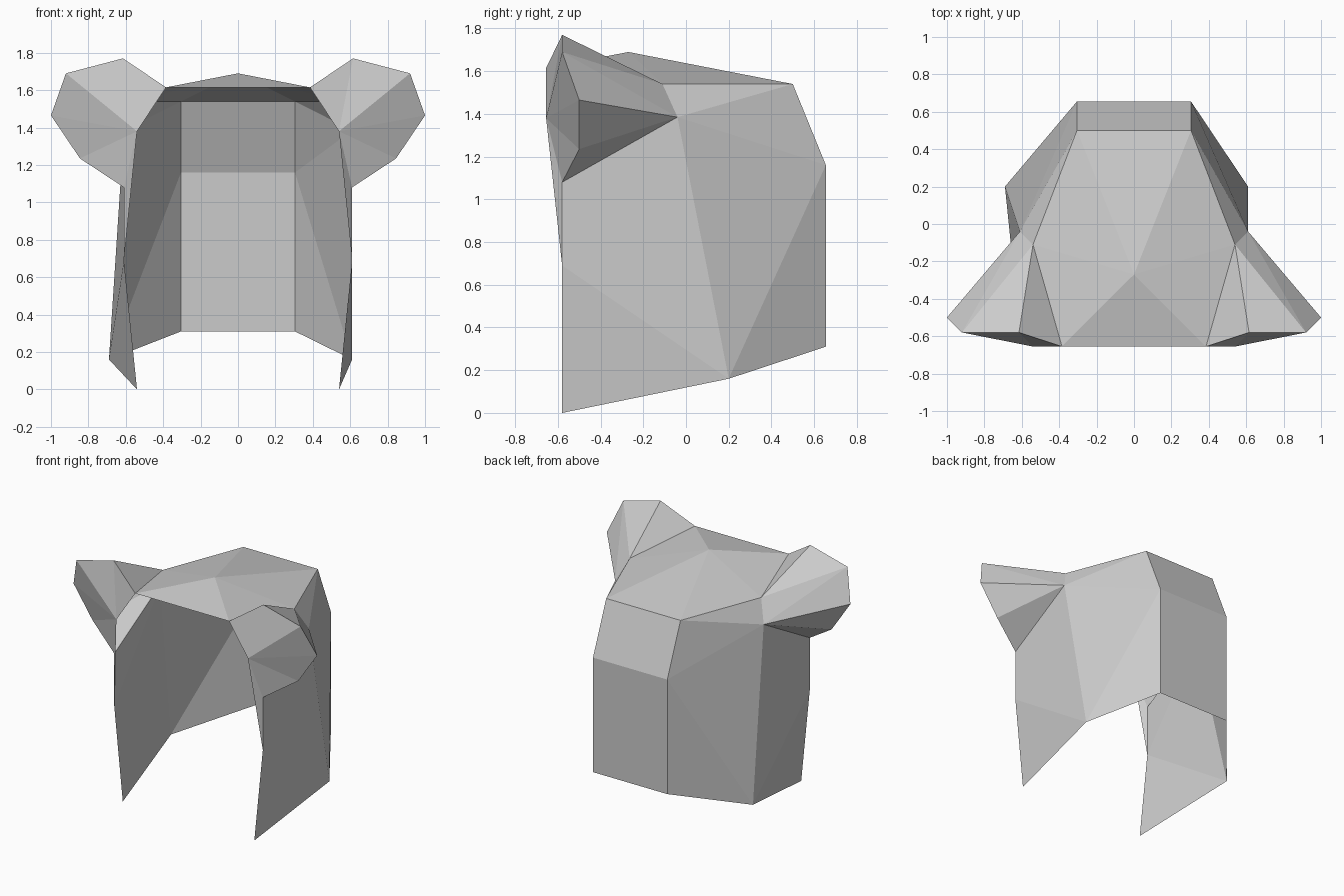
import bpy
import bmesh
from mathutils import Vector

cube = bpy.data.objects.get("Cube")
if cube:
    bpy.data.objects.remove(cube, do_unlink=True)

# Single plain grey material
grey = bpy.data.materials.new("plain grey")
grey.use_nodes = True
colour = (0.6, 0.6, 0.6, 1)
grey.diffuse_color = colour
grey.node_tree.nodes["Principled BSDF"].inputs["Base Color"].default_value = colour

# Corner points of the left half
points = {
    "front_tip": (0.54, -0.58, 0),
    "side_hem": (0.61, 0.2, 0.16),
    "back_hem": (0.305, 0.655, 0.31),
    "back_bend": (0.305, 0.655, 1.16),
    "back_top": (0.305, 0.5, 1.54),
    "crown": (0, -0.27, 1.69),
    "brow": (0.385, -0.655, 1.615),
    "temple": (0.54, -0.655, 1.38),
    "cheek": (0.61, -0.58, 1.08),
    "jaw": (0.61, -0.58, 0.69),
    "ear_root": (0.61, -0.04, 1.385),
    "roof_side": (0.54, -0.11, 1.54),
    "ear_top": (0.615, -0.58, 1.77),
    "ear_corner": (0.92, -0.58, 1.69),
    "ear_tip": (1, -0.5, 1.465),
    "ear_low": (0.845, -0.5, 1.235),
}


def locate(name, side):
    """Position of a named point on one side; the right hem flares wider."""
    p = Vector(points[name])
    if name == "side_hem" and side < 0:
        p.x = 0.69
    p.x *= side
    return p


def build(name, panels, centre):
    """Panels are lists of (point, side); each is turned away from the centre."""
    bm = bmesh.new()
    verts = {}
    for panel in panels:
        corners = []
        for key in panel:
            co = locate(*key)
            spot = tuple(co)
            if spot not in verts:
                verts[spot] = bm.verts.new(co)
            corners.append(verts[spot])
        face = bm.faces.new(corners)
        face.normal_update()
        if face.normal.dot(face.calc_center_median() - Vector(centre)) < 0:
            face.normal_flip()
    mesh = bpy.data.meshes.new(name)
    bm.to_mesh(mesh)
    bm.free()
    mesh.materials.append(grey)
    bpy.context.collection.objects.link(bpy.data.objects.new(name, mesh))


def on_side(rows, side):
    return [[(n, side) for n in row.split()] for row in rows]


def across(*names):
    """Panel that spans both sides, going out on the left and back on the right."""
    return [(n, 1) for n in names] + [(n, -1) for n in reversed(names) if n != "crown"]


# Hood: side walls and roof slopes, then the panels that cross the middle
half_hood = [
    "front_tip side_hem jaw",
    "jaw side_hem ear_root",
    "cheek jaw ear_root",
    "temple cheek jaw",
    "ear_root side_hem back_bend",
    "ear_root back_bend back_top",
    "side_hem back_hem back_bend",
    "ear_root back_top roof_side",
    "roof_side back_top crown",
    "brow roof_side crown",
]
middle = [
    across("back_hem", "back_bend"),
    across("back_bend", "back_top"),
    across("crown", "back_top"),
    across("crown", "brow"),
]
build("hood", on_side(half_hood, 1) + on_side(half_hood, -1) + middle, (0, 0, 0.8))

# Ears: hollow, open towards the inside of the hood
rim = "brow ear_top ear_corner ear_tip ear_low cheek".split()
ear = [f"temple {a} {b}" for a, b in zip(rim, rim[1:])]
ear += [
    "roof_side ear_top brow",
    "roof_side ear_corner ear_top",
    "roof_side ear_root ear_corner",
    "ear_root ear_tip ear_corner",
    "ear_root ear_low ear_tip",
    "ear_root cheek ear_low",
]
for label, side in (("left", 1), ("right", -1)):
    build(f"{label}_ear", on_side(ear, side), (0.65 * side, -0.45, 1.4))
